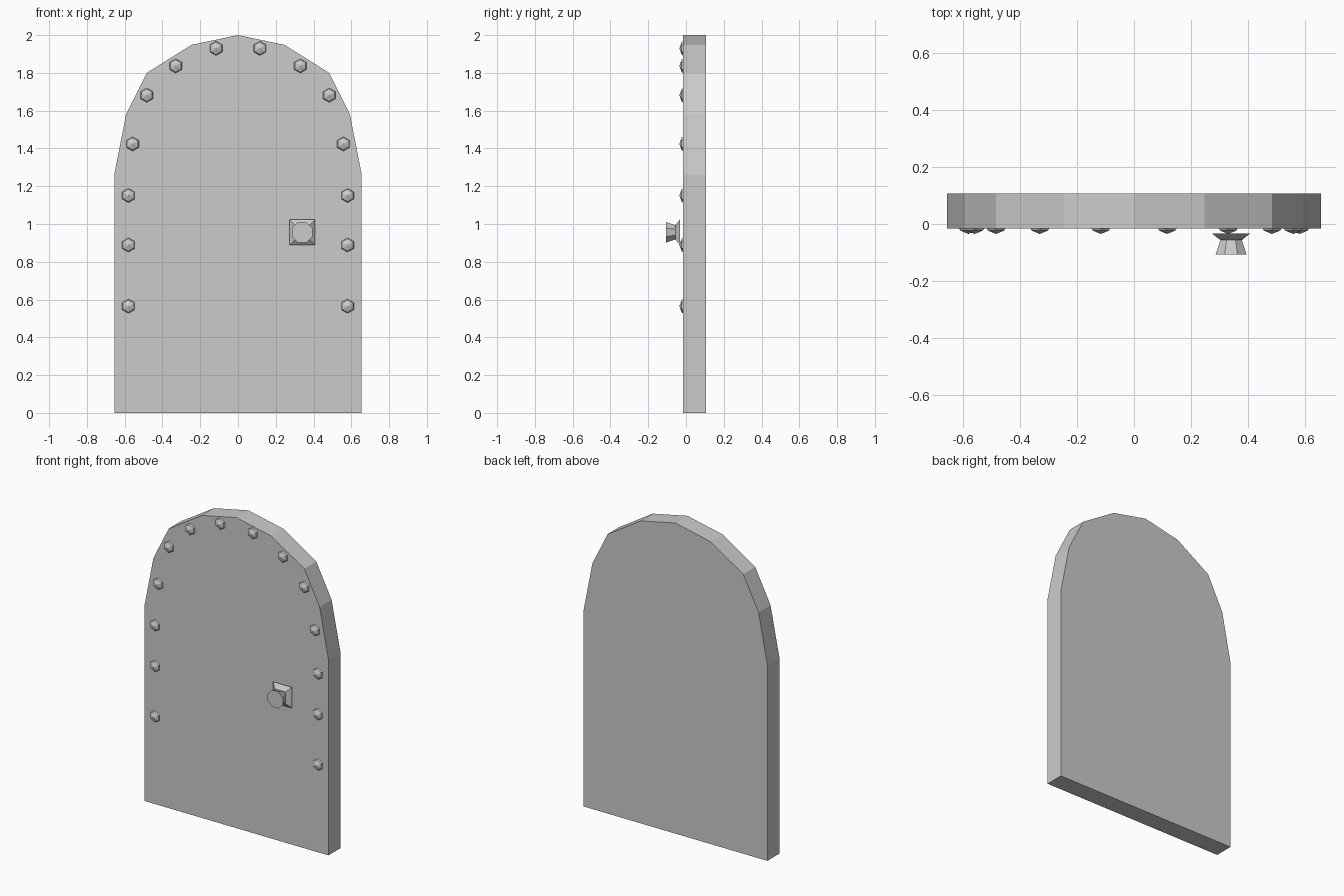
import bpy, bmesh
from math import sin, cos, pi

if "Cube" in bpy.data.objects:
    bpy.data.objects.remove(bpy.data.objects["Cube"])


def make(name, bm):
    bmesh.ops.recalc_face_normals(bm, faces=bm.faces)
    me = bpy.data.meshes.new(name)
    bm.to_mesh(me)
    bm.free()
    ob = bpy.data.objects.new(name, me)
    bpy.context.collection.objects.link(ob)
    return ob


def loft(bm, x, z, sides, turn, rings, tip=None):
    """Stack of regular polygons along y: rings = [(y, radius)]."""
    loops = []
    for y, r in rings:
        loops.append([bm.verts.new((x + r * cos(turn + 2 * pi * i / sides), y,
                                    z + r * sin(turn + 2 * pi * i / sides)))
                      for i in range(sides)])
    for a, b in zip(loops, loops[1:]):
        for i in range(sides):
            j = (i + 1) % sides
            bm.faces.new((a[i], a[j], b[j], b[i]))
    bm.faces.new(loops[0])
    if tip is None:
        bm.faces.new(loops[-1])
    else:
        apex = bm.verts.new((x, tip, z))
        for i in range(sides):
            bm.faces.new((loops[-1][i], loops[-1][(i + 1) % sides], apex))


FRONT, BACK = -0.015, 0.107

# Arched door panel
half = [(0.655, 0), (0.655, 1.262), (0.592, 1.582), (0.483, 1.80), (0.247, 1.948)]
outline = half + [(0, 2.0)] + [(-x, z) for x, z in reversed(half)]
bm = bmesh.new()
face = bm.faces.new([bm.verts.new((x, FRONT, z)) for x, z in outline])
back = bmesh.ops.extrude_face_region(bm, geom=[face], use_keep_orig=True)
bmesh.ops.translate(bm, vec=(0, BACK - FRONT, 0),
                    verts=[v for v in back["geom"] if isinstance(v, bmesh.types.BMVert)])
make("door_panel", bm)

# Six-sided domed studs following the rim
spots = [(0.116, 1.93), (0.33, 1.837), (0.483, 1.682), (0.558, 1.424),
         (0.58, 1.151), (0.58, 0.889), (0.58, 0.565)]
bm = bmesh.new()
for side in (-1, 1):
    for x, z in spots:
        loft(bm, side * x, z, 6, pi / 6,
             [(FRONT, 0.038), (-0.023, 0.033)], tip=-0.035)
make("studs", bm)

# Door knob: tapered square mount and flared octagonal grip
KX, KZ = 0.34, 0.956
bm = bmesh.new()
loft(bm, KX, KZ, 4, pi / 4, [(-0.033, 0.095), (-0.056, 0.054)])
make("knob_mount", bm)
bm = bmesh.new()
loft(bm, KX, KZ, 8, pi / 8, [(-0.054, 0.04), (-0.107, 0.059)])
make("knob_grip", bm)
